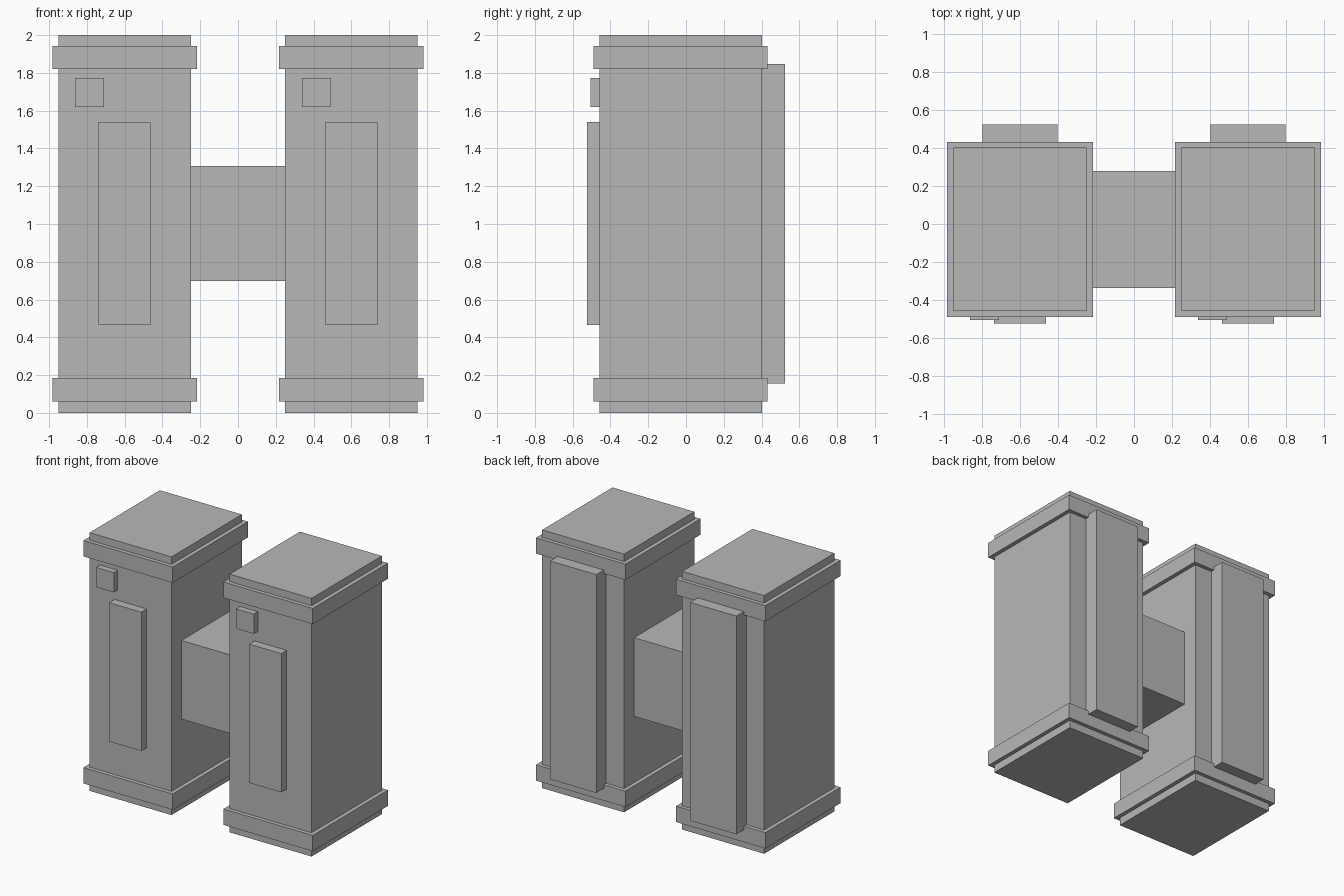
import bpy
import bmesh
from mathutils import Matrix, Vector

if "Cube" in bpy.data.objects:
    bpy.data.objects.remove(bpy.data.objects["Cube"])

grey = bpy.data.materials.new("plain grey")
grey.diffuse_color = (0.48, 0.48, 0.48, 1.0)
grey.use_nodes = True
grey.node_tree.nodes["Principled BSDF"].inputs["Base Color"].default_value = grey.diffuse_color


def box(name, x, y, z):
    """Axis-aligned box from (min, max) ranges."""
    lo, hi = Vector((x[0], y[0], z[0])), Vector((x[1], y[1], z[1]))
    bm = bmesh.new()
    bmesh.ops.create_cube(bm, size=1.0, matrix=Matrix.Diagonal((*(hi - lo), 1.0)))
    mesh = bpy.data.meshes.new(name)
    bm.to_mesh(mesh)
    bm.free()
    mesh.materials.append(grey)
    obj = bpy.data.objects.new(name, mesh)
    obj.location = (lo + hi) / 2
    bpy.context.collection.objects.link(obj)
    return obj


# Two identical towers
for side, cx in (("left", -0.6), ("right", 0.6)):
    def part(name, x0, x1, y, z):
        box(f"{side}_{name}", (cx + x0, cx + x1), y, z)

    part("tower", -0.351, 0.351, (-0.458, 0.402), (0.0, 2.0))
    # Collars around bottom and top
    part("bottom_collar", -0.383, 0.383, (-0.489, 0.432), (0.061, 0.184))
    part("top_collar", -0.383, 0.383, (-0.489, 0.432), (1.82, 1.942))
    # Back panel
    part("back_panel", -0.198, 0.198, (0.40, 0.524), (0.156, 1.847))
    # Front plate and small square button
    part("front_plate", -0.138, 0.138, (-0.524, -0.456), (0.465, 1.54))
    part("front_button", -0.262, -0.11, (-0.506, -0.456), (1.62, 1.773))

# Block joining the towers
box("bridge", (-0.25, 0.25), (-0.336, 0.28), (0.697, 1.306))
